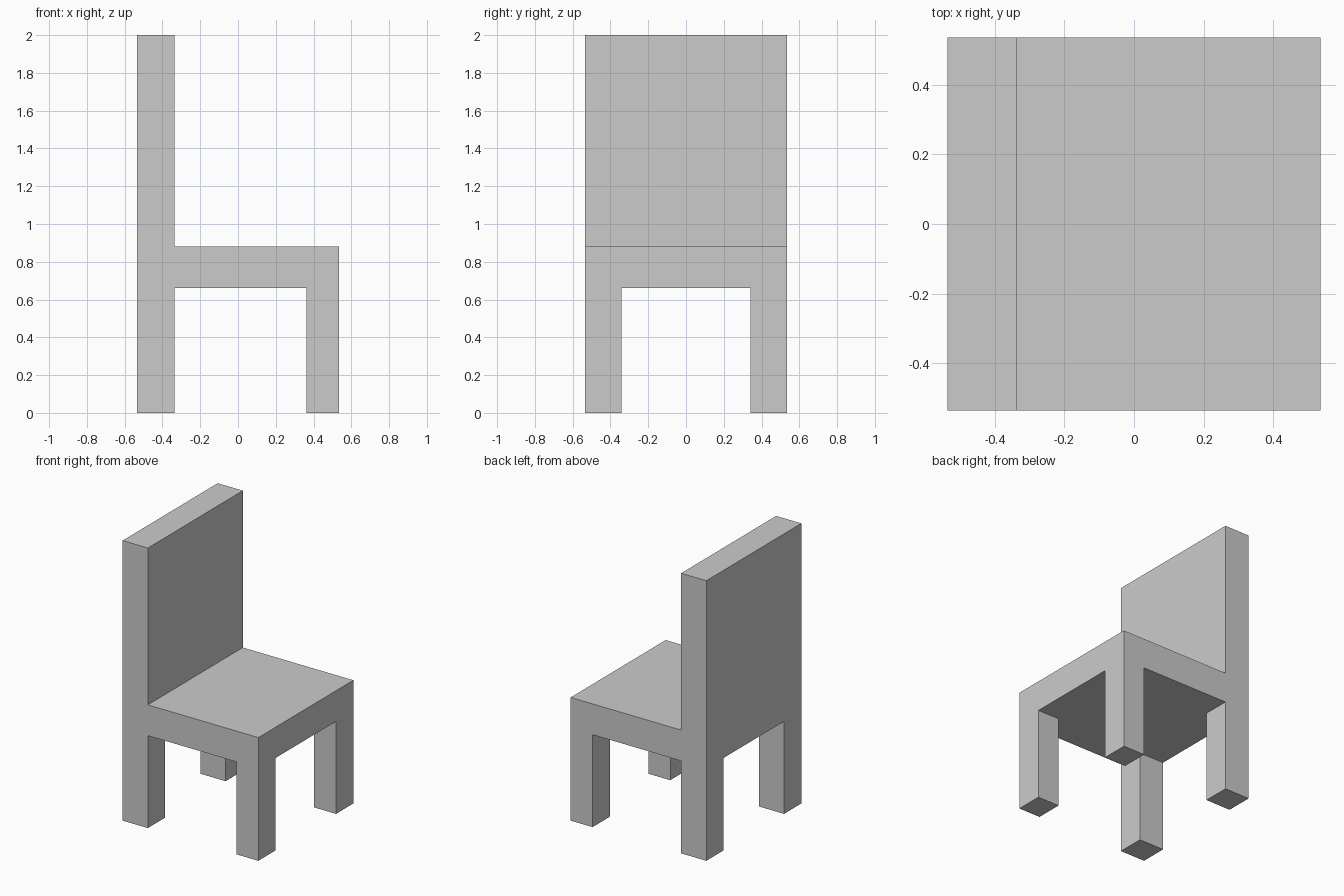
import bpy
import bmesh
from mathutils import Matrix

if "Cube" in bpy.data.objects:
    bpy.data.objects.remove(bpy.data.objects["Cube"])

HALF = 0.536                    # half width and depth
BACK_X, FRONT_X = -0.337, 0.363 # inner faces of back and front legs
LEG_Y = 0.341                   # inner faces of the legs across y
SEAT_LOW, SEAT_TOP, TOP = 0.66, 0.88, 2.0

bm = bmesh.new()


def pull(faces, z):
    """Extrude a face region vertically to height z."""
    result = bmesh.ops.extrude_face_region(bm, geom=faces)
    leftover = [f for f in faces if f.is_valid]
    if leftover:
        bmesh.ops.delete(bm, geom=leftover, context='FACES_ONLY')
    for v in result["geom"]:
        if isinstance(v, bmesh.types.BMVert):
            v.co.z = z


def horizontal(z):
    """Faces lying in the plane at height z."""
    return [f for f in bm.faces if all(abs(v.co.z - z) < 1e-4 for v in f.verts)]


# Seat slab, scored along the leg and backrest lines
bmesh.ops.create_cube(bm, size=1, matrix=Matrix.Translation((0, 0, (SEAT_LOW + SEAT_TOP) / 2))
                      @ Matrix.Diagonal((2 * HALF, 2 * HALF, SEAT_TOP - SEAT_LOW, 1)))
for co, no in (((BACK_X, 0, 0), (1, 0, 0)), ((FRONT_X, 0, 0), (1, 0, 0)),
               ((0, -LEG_Y, 0), (0, 1, 0)), ((0, LEG_Y, 0), (0, 1, 0))):
    bmesh.ops.bisect_plane(bm, geom=bm.verts[:] + bm.edges[:] + bm.faces[:],
                           plane_co=co, plane_no=no)

# Four legs from the underside corners
corners = []
for f in horizontal(SEAT_LOW):
    c = f.calc_center_median()
    if abs(c.y) > LEG_Y and not BACK_X < c.x < FRONT_X:
        corners.append(f)
pull(corners, 0.0)

# Backrest from the rear strip of the seat
pull([f for f in horizontal(SEAT_TOP) if f.calc_center_median().x < BACK_X], TOP)

# Merge coplanar faces into clean flat sides
bmesh.ops.dissolve_limit(bm, angle_limit=0.01, verts=bm.verts[:], edges=bm.edges[:])
bmesh.ops.recalc_face_normals(bm, faces=bm.faces[:])

mesh = bpy.data.meshes.new("chair")
bm.to_mesh(mesh)
bm.free()
bpy.context.collection.objects.link(bpy.data.objects.new("chair", mesh))
